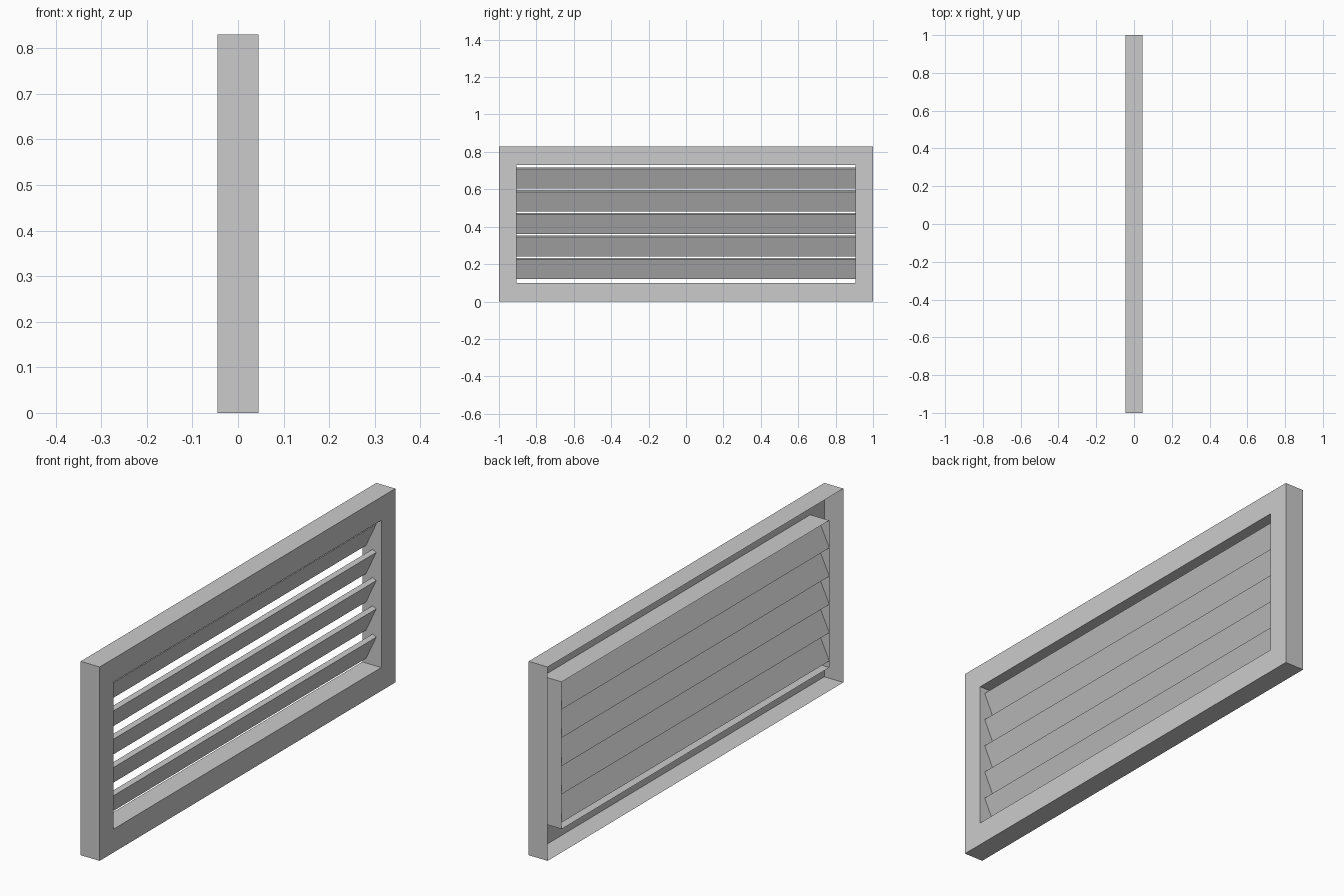
import bpy, bmesh, math
from mathutils import Matrix, Vector

if "Cube" in bpy.data.objects:
    bpy.data.objects.remove(bpy.data.objects["Cube"])

D = 0.045            # half depth
H = 0.83             # height
OPEN_Y = 0.905       # half width of opening
OPEN_Z = (0.10, 0.73)


def finish(bm, name):
    mesh = bpy.data.meshes.new(name)
    bm.to_mesh(mesh)
    bm.free()
    obj = bpy.data.objects.new(name, mesh)
    bpy.context.collection.objects.link(obj)
    return obj


def rect_loop(bm, x, half_y, z0, z1):
    return [bm.verts.new((x, y, z)) for y, z in
            ((-half_y, z0), (half_y, z0), (half_y, z1), (-half_y, z1))]


# Frame: folded sheet channel, open at the back (-x)
bm = bmesh.new()
loops = [rect_loop(bm, -D, 1.0, 0, H),
         rect_loop(bm, D, 1.0, 0, H),
         rect_loop(bm, D, OPEN_Y, *OPEN_Z),
         rect_loop(bm, -D, OPEN_Y, *OPEN_Z)]
for a, b in zip(loops, loops[1:]):
    for i in range(4):
        j = (i + 1) % 4
        bm.faces.new((a[i], a[j], b[j], b[i]))
finish(bm, "frame")

# Louvre slats: tilted boxes, high edge towards the face (+x)
tilt = Matrix.Rotation(math.radians(25), 4, 'Y')
for k in range(5):
    bm = bmesh.new()
    bmesh.ops.create_cube(bm, size=1.0)
    bmesh.ops.scale(bm, vec=Vector((0.02, 2 * OPEN_Y, 0.115)), verts=bm.verts)
    bmesh.ops.transform(bm, matrix=tilt, verts=bm.verts)
    slat = finish(bm, f"slat_{k + 1}")
    slat.location = (-0.012, 0, 0.66 - 0.121 * k)
